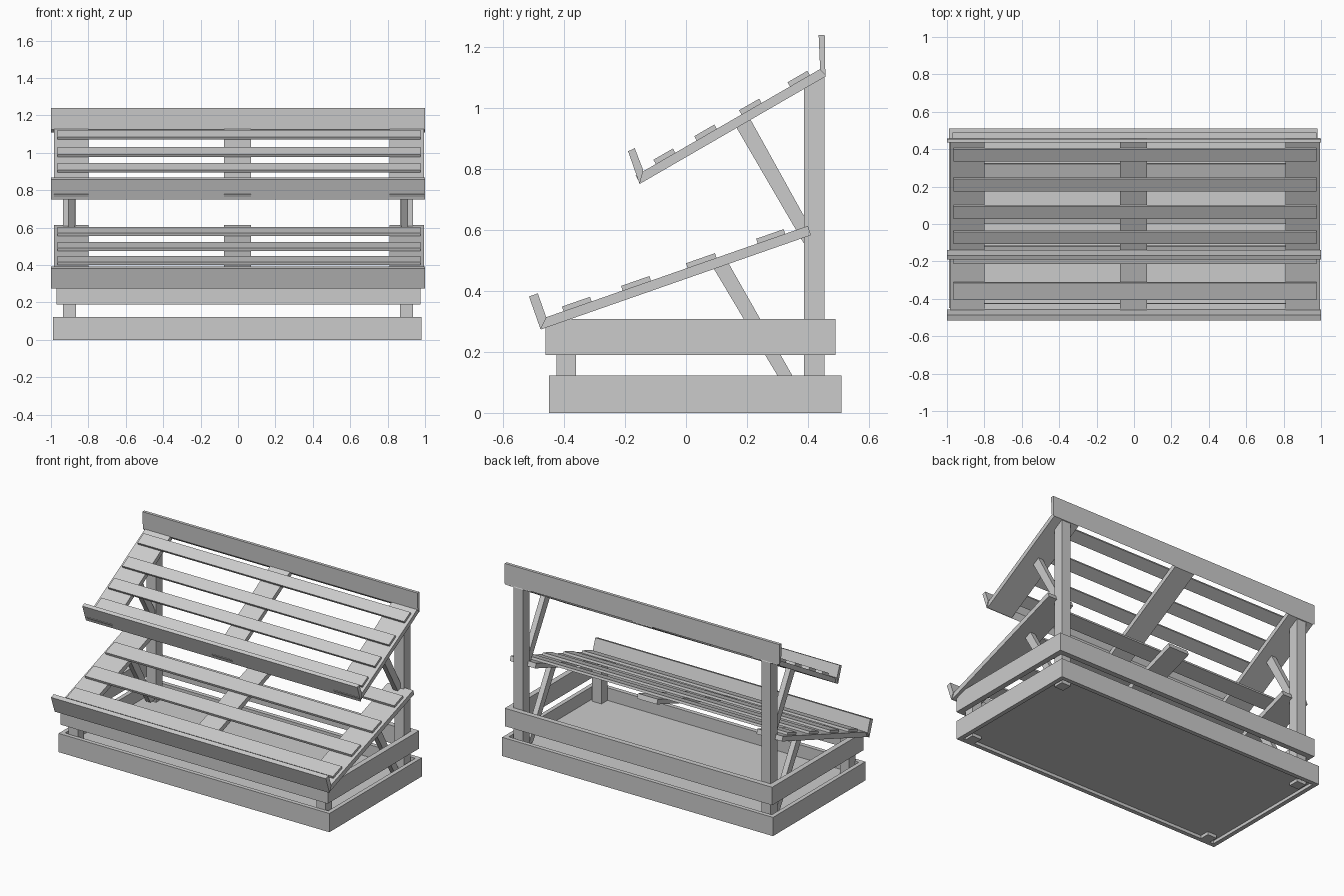
import bpy, bmesh, math
from mathutils import Vector

if "Cube" in bpy.data.objects:
    bpy.data.objects.remove(bpy.data.objects["Cube"])


def prism(name, pts, x0, x1):
    """Extrude a (y, z) outline from x0 to x1."""
    bm = bmesh.new()
    f = bm.faces.new([bm.verts.new((x0, y, z)) for y, z in pts])
    ext = bmesh.ops.extrude_face_region(bm, geom=[f])
    bmesh.ops.translate(bm, vec=(x1 - x0, 0, 0),
                        verts=[v for v in ext["geom"] if isinstance(v, bmesh.types.BMVert)])
    bmesh.ops.recalc_face_normals(bm, faces=bm.faces)
    me = bpy.data.meshes.new(name)
    bm.to_mesh(me)
    bm.free()
    ob = bpy.data.objects.new(name, me)
    bpy.context.collection.objects.link(ob)
    return ob


def box(name, x0, x1, y0, y1, z0, z1):
    return prism(name, [(y0, z0), (y1, z0), (y1, z1), (y0, z1)], x0, x1)


def frame(name, x0, x1, y0, y1, z0, z1, t):
    """Four rails around a rectangle."""
    box(name + "_front_rail", x0, x1, y0, y0 + t, z0, z1)
    box(name + "_back_rail", x0, x1, y1 - t, y1, z0, z1)
    box(name + "_left_rail", x0, x0 + t, y0 + t, y1 - t, z0, z1)
    box(name + "_right_rail", x1 - t, x1, y0 + t, y1 - t, z0, z1)


def shelf(name, start, end, thick, lip, slats, slat_t):
    """Sloping shelf: three bearers, slats across the top and a front lip."""
    a, b = Vector(start), Vector(end)
    d = (b - a).normalized()
    n = Vector((-d.y, d.x))
    for side, x0, x1 in (("left", -0.985, -0.80), ("centre", -0.075, 0.07), ("right", 0.81, 0.995)):
        prism(f"{name}_{side}_bearer", [a, b, b + n * thick, a + n * thick], x0, x1)
    for i, (y0, y1) in enumerate(slats):
        # slat edges are given by the y of their top corners
        lo, hi = [a + d * ((y - a.x - n.x * (thick + slat_t)) / d.x) + n * thick for y in (y0, y1)]
        prism(f"{name}_slat_{i + 1}", [lo, hi, hi + n * slat_t, lo + n * slat_t], -0.965, 0.975)
    prism(name + "_front_lip", lip, -1, 1)


# base tray and upper frame
frame("base", -0.99, 0.98, -0.45, 0.51, 0, 0.123, 0.028)
box("base_floor", -0.965, 0.955, -0.425, 0.485, 0.02, 0.04)
frame("upper_frame", -0.97, 0.975, -0.46, 0.49, 0.19, 0.308, 0.035)

# legs, posts and braces on both sides
for side, s in (("left", -1), ("right", 1)):
    x0, x1 = sorted((s * 0.867, s * 0.935))
    box(side + "_front_leg", x0, x1, -0.425, -0.36, 0, 0.305)
    prism(side + "_back_post", [(0.387, 0), (0.455, 0), (0.455, 1.11), (0.387, 1.075)], x0, x1)
    x0, x1 = sorted((s * 0.875, s * 0.91))
    prism(side + "_lower_brace", [(0.09, 0.475), (0.14, 0.49), (0.387, 0.055), (0.34, 0.055)], x0, x1)
    prism(side + "_upper_brace", [(0.163, 0.94), (0.21, 0.965), (0.39, 0.64), (0.39, 0.55)], x0, x1)

# sloping display shelves
shelf("lower_shelf", (-0.475, 0.274), (0.41, 0.583), 0.032,
      [(-0.477, 0.274), (-0.458, 0.312), (-0.486, 0.392), (-0.515, 0.382)],
      [(-0.407, -0.315), (-0.213, -0.12), (0.0, 0.095), (0.23, 0.32)], 0.016)
shelf("upper_shelf", (-0.15, 0.752), (0.459, 1.104), 0.03,
      [(-0.152, 0.75), (-0.14, 0.795), (-0.168, 0.868), (-0.19, 0.858)],
      [(-0.107, -0.043), (0.027, 0.093), (0.174, 0.24), (0.333, 0.398)], 0.016)

# upright board along the top
prism("top_back_board", [(0.44, 1.125), (0.457, 1.108), (0.455, 1.24), (0.435, 1.24)], -1, 1)
